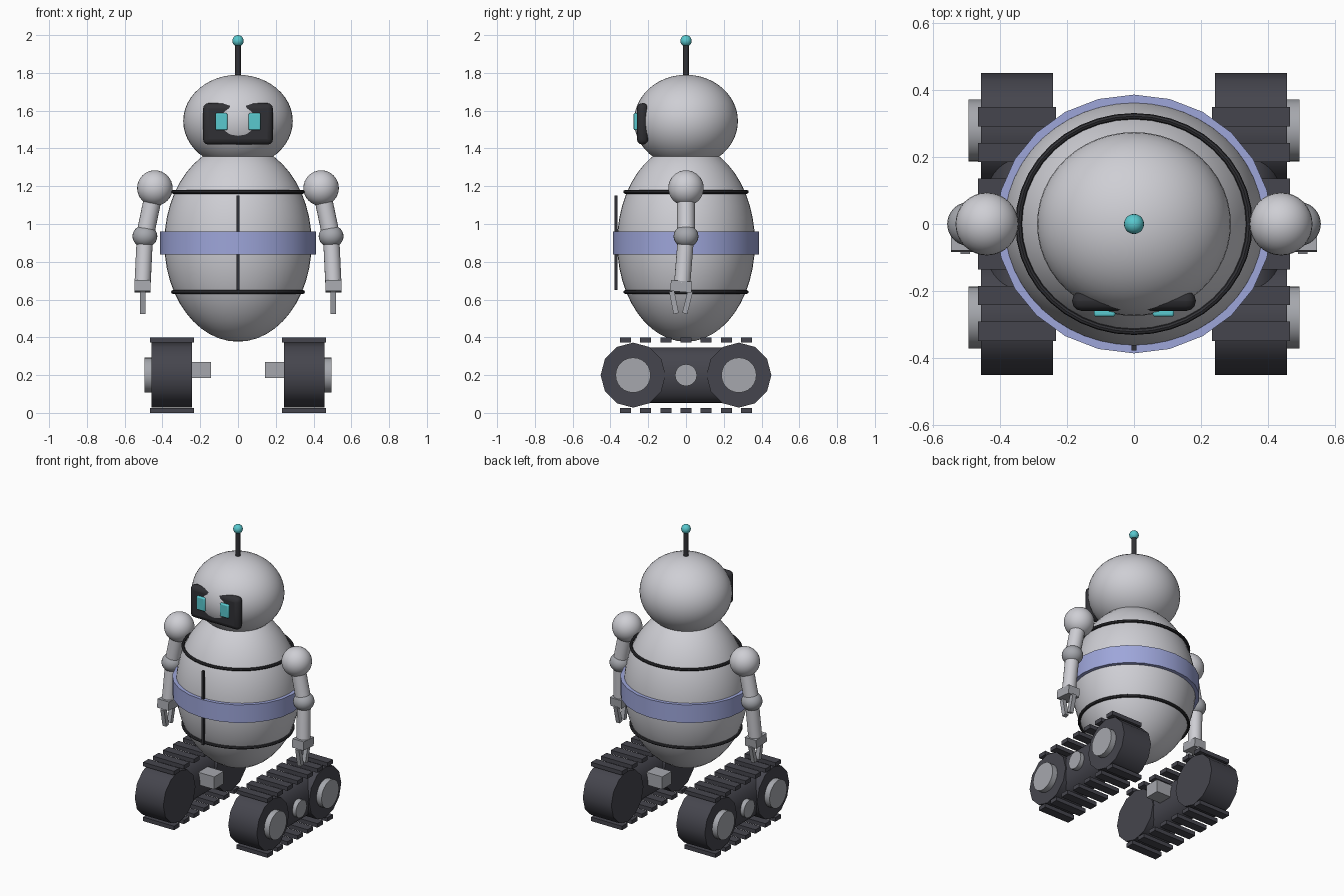
import bpy, math
from mathutils import Vector

cube = bpy.data.objects.get("Cube")
if cube:
    bpy.data.objects.remove(cube, do_unlink=True)


def material(name, colour):
    m = bpy.data.materials.new(name)
    m.use_nodes = True
    m.diffuse_color = (*colour, 1)
    m.node_tree.nodes["Principled BSDF"].inputs["Base Color"].default_value = (*colour, 1)
    return m


SHELL = material("pale grey shell", (0.62, 0.62, 0.66))
METAL = material("mid grey metal", (0.38, 0.39, 0.42))
RUBBER = material("dark rubber", (0.06, 0.06, 0.075))
SEAM = material("charcoal trim", (0.03, 0.03, 0.035))
BAND = material("lavender band", (0.34, 0.38, 0.70))
GLOW = material("cyan light", (0.10, 0.58, 0.62))


def finish(name, mat, scale=None, smooth=40):
    ob = bpy.context.object
    ob.name = name
    ob.data.materials.append(mat)
    if scale:
        ob.scale = scale
    bpy.ops.object.transform_apply(location=False, rotation=False, scale=True)
    if smooth:
        bpy.ops.object.shade_smooth_by_angle(angle=math.radians(smooth))
    return ob


def ball(name, mat, loc, radii, segments=32):
    bpy.ops.mesh.primitive_uv_sphere_add(segments=segments, ring_count=segments // 2, location=loc)
    return finish(name, mat, radii, 60)


def box(name, mat, loc, size, bevel=0):
    bpy.ops.mesh.primitive_cube_add(size=1, location=loc)
    ob = finish(name, mat, size, 0)
    if bevel:
        mod = ob.modifiers.new("rounding", "BEVEL")
        mod.width, mod.segments = bevel, 3
        bpy.ops.object.shade_smooth_by_angle(angle=math.radians(40))
    return ob


def rod(name, mat, start, end, radius, sides=20):
    a, b = Vector(start), Vector(end)
    bpy.ops.mesh.primitive_cylinder_add(vertices=sides, radius=radius, depth=(b - a).length,
                                        location=(a + b) / 2)
    bpy.context.object.rotation_euler = (b - a).to_track_quat("Z", "Y").to_euler()
    return finish(name, mat)


# Body shell, waist band and seams
ball("body", SHELL, (0, 0, 0.9), (0.39, 0.365, 0.523), 48)
bpy.ops.mesh.primitive_cylinder_add(vertices=24, radius=1, depth=1, location=(0, 0, 0.9))
finish("waist_band", BAND, (0.412, 0.387, 0.122))
for name, z in (("upper_seam", 1.17), ("lower_seam", 0.64)):
    bpy.ops.mesh.primitive_torus_add(major_segments=40, minor_segments=8, major_radius=0.345,
                                     minor_radius=0.01, location=(0, 0, z))
    finish(name, SEAM, (1, 0.935, 1))
box("front_seam", SEAM, (0, -0.37, 0.9), (0.016, 0.016, 0.5))

# Head, visor, eyes and antenna
ball("head", SHELL, (0, 0, 1.545), (0.29, 0.275, 0.245), 48)
box("visor", SEAM, (0, -0.23, 1.53), (0.37, 0.06, 0.22), 0.029)
rod("antenna_rod", SEAM, (0, 0, 1.75), (0, 0, 1.96), 0.016, 12)
ball("antenna_tip", GLOW, (0, 0, 1.97), (0.03, 0.03, 0.03), 20)

for side, s in (("left", 1), ("right", -1)):
    box(side + "_eye", GLOW, (s * 0.088, -0.266, 1.542), (0.064, 0.022, 0.09), 0.007)

    # Arm
    shoulder, elbow, wrist = (s * 0.44, 0, 1.19), (s * 0.493, 0, 0.935), (s * 0.505, -0.02, 0.685)
    ball(side + "_shoulder", SHELL, shoulder, (0.094,) * 3)
    rod(side + "_upper_arm", SHELL, shoulder, elbow, 0.047)
    ball(side + "_elbow", METAL, elbow, (0.066, 0.066, 0.06), 24)
    rod(side + "_forearm", SHELL, elbow, wrist, 0.043)
    palm = box(side + "_palm", METAL, (s * 0.505, -0.026, 0.67), (0.085, 0.112, 0.058))
    palm.rotation_euler.x = -0.08
    for name, y, tilt in (("front", -0.064, 0.2), ("back", 0.008, -0.25)):
        finger = box(f"{side}_{name}_finger", METAL, (s * 0.505, y, 0.585), (0.028, 0.028, 0.12))
        finger.rotation_euler.x = tilt

    # Track unit
    x = s * 0.35
    core = rod(side + "_track_core", RUBBER, (x, -0.28, 0.2), (x, 0.28, 0.2), 0.147, 32)
    core.scale.x = 0.68
    for end, y in (("front", -0.28), ("back", 0.28)):
        rod(f"{side}_{end}_wheel", RUBBER, (x - 0.107, y, 0.2), (x + 0.107, y, 0.2), 0.172, 12)
        rod(f"{side}_{end}_hub", METAL, (s * 0.42, y, 0.2), (s * 0.495, y, 0.2), 0.093, 24)
    rod(side + "_middle_hub", METAL, (s * 0.4, 0, 0.2), (s * 0.475, 0, 0.2), 0.058, 20)
    box(side + "_axle_block", METAL, (s * 0.243, 0, 0.228), (0.2, 0.1, 0.085))
    for i in range(7):
        for level, z in (("bottom", 0.0135), ("top", 0.385)):
            box(f"{side}_{level}_cleat_{i + 1}", RUBBER, (x, (i - 3) * 0.107, z), (0.232, 0.058, 0.027))
